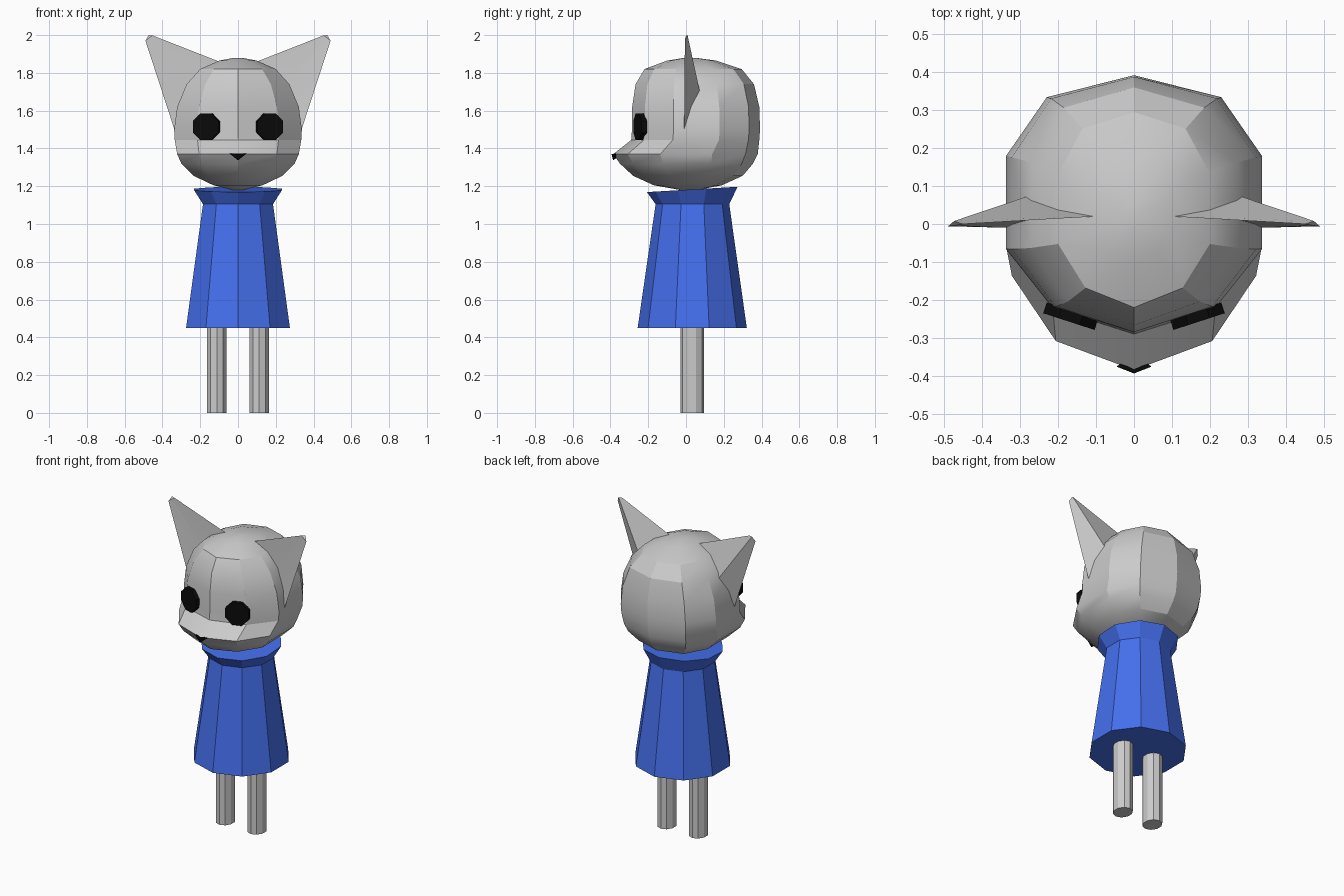
import bpy, bmesh
from math import sin, cos, pi, radians
from mathutils import Matrix

if "Cube" in bpy.data.objects:
    bpy.data.objects.remove(bpy.data.objects["Cube"])


def material(name, color):
    m = bpy.data.materials.new(name)
    m.diffuse_color = color
    m.use_nodes = True
    m.node_tree.nodes["Principled BSDF"].inputs["Base Color"].default_value = m.diffuse_color
    return m


BLUE = material("blue cloth", (0.06, 0.16, 0.85, 1))
BLACK = material("black", (0.003, 0.003, 0.003, 1))


def make(name, bm, mat=None, smooth=None):
    bmesh.ops.recalc_face_normals(bm, faces=bm.faces)
    me = bpy.data.meshes.new(name)
    bm.to_mesh(me)
    bm.free()
    ob = bpy.data.objects.new(name, me)
    bpy.context.collection.objects.link(ob)
    if mat:
        me.materials.append(mat)
    if smooth:
        bpy.ops.object.select_all(action='DESELECT')
        ob.select_set(True)
        bpy.context.view_layer.objects.active = ob
        bpy.ops.object.shade_smooth_by_angle(angle=radians(smooth))
    return ob


def loft(rings):
    """Skin a stack of equal-length point rings and cap both ends."""
    bm = bmesh.new()
    vs = [[bm.verts.new(p) for p in r] for r in rings]
    n = len(vs[0])
    for a, b in zip(vs, vs[1:]):
        for i in range(n):
            j = (i + 1) % n
            bm.faces.new((a[i], a[j], b[j], b[i]))
    bm.faces.new(vs[0])
    bm.faces.new(vs[-1])
    return bm


def decagon(cx, cy, z, rx, ry, tilt=0):
    return [(cx + rx * sin(i * pi / 5), cy - ry * cos(i * pi / 5),
             z - tilt * cos(i * pi / 5)) for i in range(10)]


# Head: ten-sided rings, (z, half width, front y, back y); the snout juts at 1.37
half = [(0, -1), (.64, -.8), (1, -.35), (1, .37), (.68, .83), (0, 1)]
outline = half + [(-x, y) for x, y in half[4:0:-1]]
levels = [(1.18, .03, -.03, .06), (1.205, .13, -.17, .19), (1.255, .235, -.28, .30),
          (1.32, .30, -.35, .355), (1.37, .322, -.385, .38), (1.445, .335, -.29, .388),
          (1.50, .338, -.286, .392), (1.62, .322, -.285, .388), (1.74, .272, -.267, .36),
          (1.82, .20, -.22, .295), (1.865, .10, -.10, .16), (1.88, .02, -.01, .05)]
head = [[(x * w, (f + b) / 2 + y * (b - f) / 2, z) for x, y in outline]
        for z, w, f, b in levels]
make("head", loft(head), smooth=25)

# Ears: thin pyramids with a ridge at the back, and eyes: octagonal discs
for s, side in ((-1, "left"), (1, "right")):
    base = [(s * .10, .02, 1.86), (s * .26, .08, 1.67), (s * .33, -.01, 1.48),
            (s * .24, .015, 1.69)]
    tip = [(s * .452, .0, 1.998), (s * .474, .008, 2.0), (s * .49, -.006, 1.97),
           (s * .472, -.004, 1.985)]
    make(side + "_ear", loft([base, tip]), smooth=30)

    bm = bmesh.new()
    bmesh.ops.create_cone(bm, cap_ends=True, segments=8, radius1=.077, radius2=.077,
                          depth=.03, matrix=Matrix.Translation((s * .167, -.243, 1.515))
                          @ Matrix.Rotation(s * radians(18), 4, 'Z')
                          @ Matrix.Rotation(pi / 2, 4, 'X')
                          @ Matrix.Rotation(pi / 8, 4, 'Z'))
    make(side + "_eye", bm, BLACK)

    make(side + "_leg", loft([decagon(s * .112, .033, z, .055, .063) for z in (0, .47)]))

# Nose: small wedge on the snout tip
bm = bmesh.new()
for p in ((-.046, -.376, 1.373), (.046, -.376, 1.373), (0, -.394, 1.37),
          (0, -.386, 1.337), (0, -.34, 1.37)):
    bm.verts.new(p)
bmesh.ops.convex_hull(bm, input=bm.verts)
make("nose", bm, BLACK)

# Coat: flared ten-sided cone with an outward, slightly tilted collar
make("coat", loft([decagon(0, .033, .45, .289, .289),
                   decagon(0, .034, 1.105, .195, .195),
                   decagon(0, .033, 1.183, .244, .24, .014)]), BLUE)
